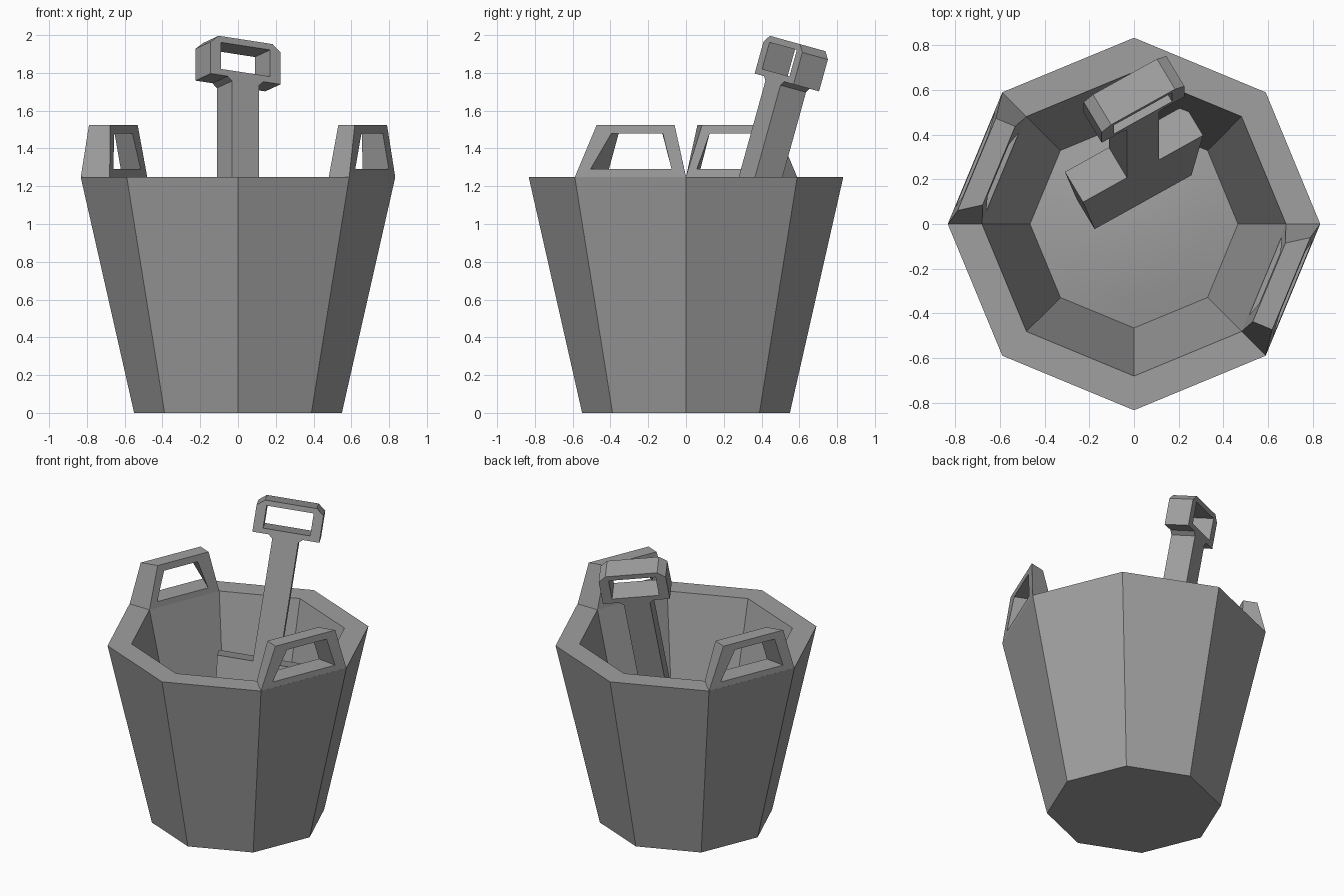
import bpy, bmesh
from math import sin, cos, pi, radians
from mathutils import Matrix, Vector

old = bpy.data.objects.get("Cube")
if old:
    bpy.data.objects.remove(old, do_unlink=True)

grey = bpy.data.materials.new("plain_grey")
grey.use_nodes = True
GREY = (0.35, 0.35, 0.35, 1)
grey.diffuse_color = GREY
grey.node_tree.nodes["Principled BSDF"].inputs["Base Color"].default_value = GREY


def finish(name, bm, smooth=None):
    """Turn a bmesh into a named object, optionally smoothed by angle."""
    bmesh.ops.recalc_face_normals(bm, faces=bm.faces)
    mesh = bpy.data.meshes.new(name)
    bm.to_mesh(mesh)
    bm.free()
    mesh.materials.clear()
    mesh.materials.append(grey)
    obj = bpy.data.objects.new(name, mesh)
    bpy.context.collection.objects.link(obj)
    if smooth:
        bpy.ops.object.select_all(action='DESELECT')
        obj.select_set(True)
        bpy.context.view_layer.objects.active = obj
        bpy.ops.object.shade_smooth_by_angle(angle=radians(smooth))
    return obj


def bridge(bm, a, b):
    for i in range(len(a)):
        j = (i + 1) % len(a)
        bm.faces.new((a[i], a[j], b[j], b[i]))


def lathe(name, profile, sides=8, smooth=None):
    """Loft rings of (radius, z) and cap both ends."""
    bm = bmesh.new()
    rings = [[bm.verts.new((r * cos(2 * pi * k / sides), r * sin(2 * pi * k / sides), z))
              for k in range(sides)] for r, z in profile]
    for a, b in zip(rings, rings[1:]):
        bridge(bm, a, b)
    bm.faces.new(rings[0])
    bm.faces.new(rings[-1])
    return finish(name, bm, smooth)


# Bucket: outer wall, rim, inner wall and floor
FLOOR_R, FLOOR_Z, RIM_Z = 0.465, 0.29, 1.25
lathe("bucket", [(0.55, 0), (0.833, RIM_Z), (0.68, RIM_Z), (FLOOR_R, FLOOR_Z)])

# Gently rounded filling on the floor
fill = [(FLOOR_R * f, FLOOR_Z + 0.005 + 0.055 * (1 - f * f)) for f in (1, 0.75, 0.5, 0.25, 0.05)]
lathe("bucket_filling", fill, smooth=40)


# Grip handles rising from two opposite rim segments
def rim_handle(name, turn):
    """Points are (outward, along, z) relative to the middle of a rim segment."""
    top = 1.525
    hole_low, hole_top = 1.29, 1.48
    outer = [(0.769, -0.318, RIM_Z), (0.769, 0.318, RIM_Z), (0.752, 0.246, top), (0.752, -0.2, top)]
    inner = [(0.628, -0.26, RIM_Z), (0.628, 0.26, RIM_Z), (0.658, 0.18, top), (0.658, -0.2, top)]
    outer_hole = [(0.767, -0.23, hole_low), (0.767, 0.235, hole_low),
                  (0.755, 0.18, hole_top), (0.755, -0.115, hole_top)]
    inner_hole = [(0.632, -0.18, hole_low), (0.632, 0.2, hole_low),
                  (0.653, 0.135, hole_top), (0.653, -0.115, hole_top)]
    bm = bmesh.new()
    spin = Matrix.Rotation(turn, 4, 'Z')
    loops = [[bm.verts.new(spin @ Vector(p)) for p in loop]
             for loop in (outer, outer_hole, inner_hole, inner)]
    for i in range(4):
        bridge(bm, loops[i], loops[(i + 1) % 4])
    return finish(name, bm)


rim_handle("left_handle", radians(-22.5))
rim_handle("right_handle", radians(157.5))


# Spade: one outline with a grip hole, extruded to even thickness
half = [(0.165, 0.107), (0.2135, 0.068), (0.2135, -0.107), (0.11, -0.107), (0.083, -0.13),
        (0.083, -0.927), (0.31, -0.927), (0.25, -1.487)]
outline = half + [(-x, y) for x, y in reversed(half)]
grip_hole = [(sx * 0.15, sy * 0.073) for sx, sy in ((-1, -1), (1, -1), (1, 1), (-1, 1))]

curve = bpy.data.curves.new("spade_outline", 'CURVE')
curve.dimensions = '2D'
curve.fill_mode = 'BOTH'
curve.extrude = 0.081
for points in (outline, grip_hole):
    spline = curve.splines.new('POLY')
    spline.points.add(len(points) - 1)
    for p, (x, y) in zip(spline.points, points):
        p.co = (x, y, 0, 1)
    spline.use_cyclic_u = True
helper = bpy.data.objects.new("spade_outline", curve)
bpy.context.collection.objects.link(helper)
bpy.context.view_layer.update()
evaluated = helper.evaluated_get(bpy.context.evaluated_depsgraph_get())
bm = bmesh.new()
bm.from_mesh(evaluated.to_mesh())
evaluated.to_mesh_clear()
bpy.data.objects.remove(helper, do_unlink=True)
bmesh.ops.remove_doubles(bm, verts=bm.verts, dist=0.0005)

# Stand the spade up, twist it and lean it on the back wall
pose = (Matrix.Translation((0, 0.5625, 1.8525)) @ Matrix.Rotation(radians(-15.5), 4, 'X')
        @ Matrix.Rotation(radians(30), 4, 'Z') @ Matrix.Rotation(radians(90), 4, 'X'))
bmesh.ops.transform(bm, matrix=pose, verts=bm.verts)
finish("spade", bm, smooth=30)
